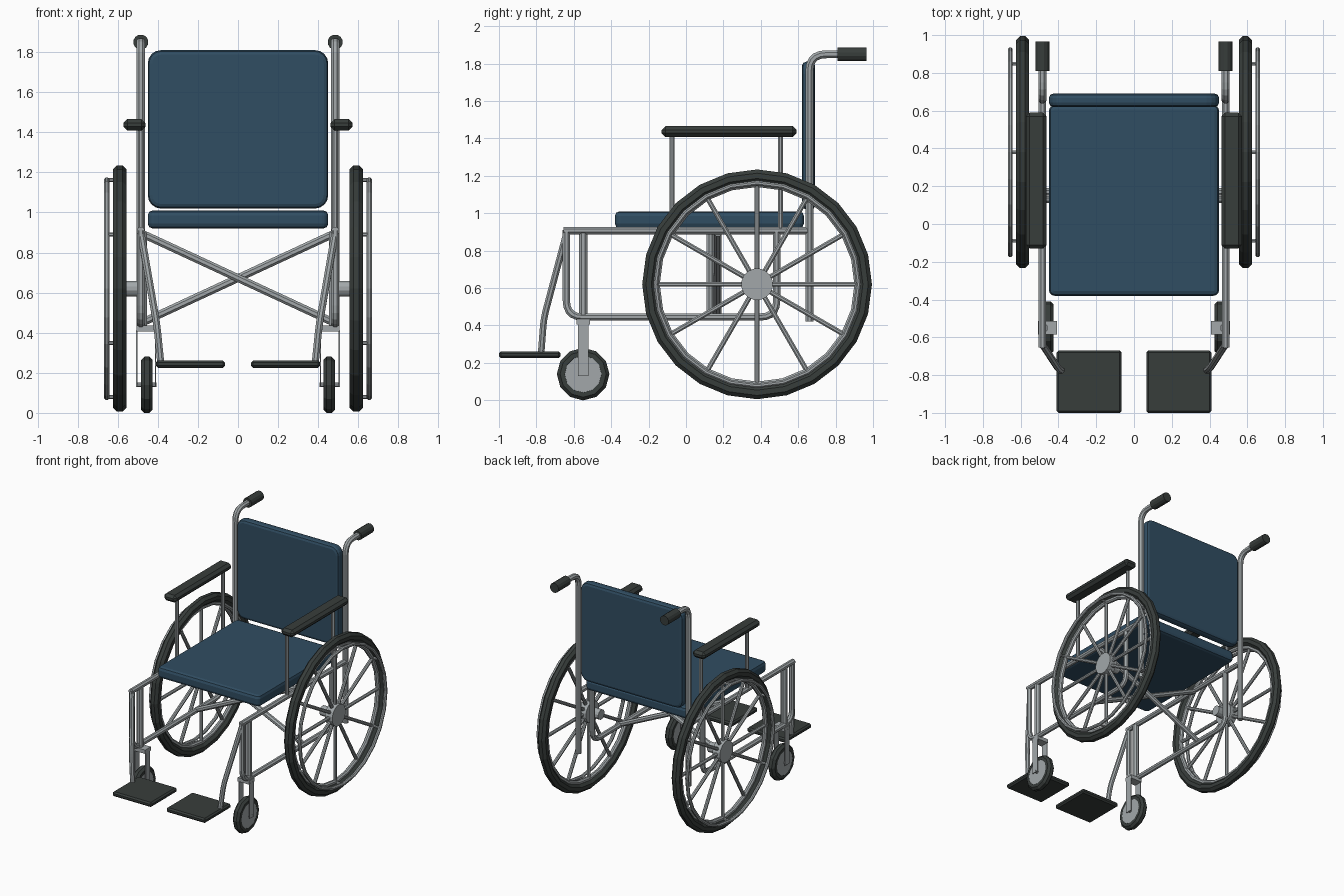
import bpy, bmesh, math
from mathutils import Vector

if "Cube" in bpy.data.objects:
    bpy.data.objects.remove(bpy.data.objects["Cube"])


def material(name, rgb):
    m = bpy.data.materials.new(name)
    m.diffuse_color = (*rgb, 1)
    m.use_nodes = True
    m.node_tree.nodes["Principled BSDF"].inputs["Base Color"].default_value = m.diffuse_color
    return m


STEEL = material("steel", (0.36, 0.39, 0.40))
BLACK = material("black_rubber", (0.039, 0.047, 0.044))
BLUE = material("blue_fabric", (0.030, 0.075, 0.122))


def finish(name, bm, mat):
    bmesh.ops.recalc_face_normals(bm, faces=bm.faces[:])
    me = bpy.data.meshes.new(name)
    bm.to_mesh(me)
    bm.free()
    me.materials.append(mat)
    ob = bpy.data.objects.new(name, me)
    bpy.context.collection.objects.link(ob)
    return ob


def tube(name, path, r, mat=STEEL, n=8, closed=False):
    """Sweep an n-sided section along a path."""
    p = [Vector(q) for q in path]
    k = len(p)
    ref = Vector((1, 0, 0))
    if abs((p[1] - p[0]).normalized().x) > 0.95:
        ref = Vector((0, 1, 0))
    bm = bmesh.new()
    rings = []
    for i in range(k):
        a = p[i - 1] if (closed or i > 0) else p[i]
        b = p[(i + 1) % k] if (closed or i < k - 1) else p[i]
        t = (b - a).normalized()
        u = (ref - t * t.dot(ref)).normalized()
        v = t.cross(u)
        ring = []
        for j in range(n):
            ang = 2 * math.pi * (j + 0.5) / n
            ring.append(bm.verts.new(p[i] + r * (math.cos(ang) * u + math.sin(ang) * v)))
        rings.append(ring)
    for i in range(k if closed else k - 1):
        a, b = rings[i], rings[(i + 1) % k]
        for j in range(n):
            bm.faces.new((a[j], a[(j + 1) % n], b[(j + 1) % n], b[j]))
    if not closed:
        bm.faces.new(rings[0])
        bm.faces.new(rings[-1])
    return finish(name, bm, mat)


def fillet(points, r, steps=5):
    """Round the inner corners of a path."""
    p = [Vector(q) for q in points]
    out = [p[0]]
    for a, c, b in zip(p, p[1:], p[2:]):
        s = c + (a - c).normalized() * r
        e = c + (b - c).normalized() * r
        for i in range(steps + 1):
            t = i / steps
            out.append(s * (1 - t) ** 2 + c * 2 * t * (1 - t) + e * t * t)
    return out + [p[-1]]


def polar(x, cy, cz, r, ang):
    return (x, cy + r * math.cos(ang), cz + r * math.sin(ang))


def hoop(name, x, cy, cz, major, minor, mat, segs, n=8):
    pts = [polar(x, cy, cz, major, 2 * math.pi * i / segs) for i in range(segs)]
    return tube(name, pts, minor, mat, n, True)


def box(name, lo, hi, mat, bevel=0.0, segs=1, corner=0.0, axis=2):
    """Box with rounded corners around one axis and softened rims."""
    lo, hi = Vector(lo), Vector(hi)
    bm = bmesh.new()
    bmesh.ops.create_cube(bm, size=1)
    for v in bm.verts:
        v.co = Vector([(lo[i] + hi[i]) / 2 + v.co[i] * (hi[i] - lo[i]) for i in range(3)])
    if corner:
        edges = [e for e in bm.edges
                 if abs((e.verts[0].co - e.verts[1].co).normalized()[axis]) > 0.9]
        bmesh.ops.bevel(bm, geom=edges, offset=corner, segments=4,
                        profile=0.5, affect='EDGES')
        bm.normal_update()
        edges = {e for f in bm.faces if abs(f.normal[axis]) > 0.9 for e in f.edges}
    else:
        edges = set(bm.edges)
    if bevel:
        bmesh.ops.bevel(bm, geom=list(edges), offset=bevel, segments=segs,
                        profile=0.5, affect='EDGES')
    return finish(name, bm, mat)


def span(s, a, b):
    """Mirror an x interval to side s."""
    return min(s * a, s * b), max(s * a, s * b)


# Upholstery
box("seat", (-0.45, -0.38, 0.92), (0.45, 0.63, 1.01), BLUE, 0.024, 2, 0.03, 2)
box("backrest", (-0.45, 0.62, 1.02), (0.45, 0.69, 1.81), BLUE, 0.022, 2, 0.065, 1)

# Folding cross brace
tube("cross_brace_front", [(-0.48, 0.13, 0.895), (0.48, 0.13, 0.45)], 0.021)
tube("cross_brace_rear", [(0.48, 0.17, 0.895), (-0.48, 0.17, 0.45)], 0.021)

WY, WZ = 0.38, 0.62      # drive wheel centre
CX, CY, CZ = 0.455, -0.55, 0.14   # caster centre

for s, side in ((-1, "left"), (1, "right")):
    def name(part):
        return f"{side}_{part}"

    fx = 0.485 * s
    # Side frame
    tube(name("top_rail"), [(fx, -0.655, 0.907), (fx, 0.67, 0.907)], 0.021)
    tube(name("lower_frame"),
         fillet([(fx, -0.64, 0.91), (fx, -0.64, 0.445),
                 (fx, 0.485, 0.445), (fx, 0.485, 0.91)], 0.09), 0.021)
    # Back post, push handle and grip
    tube(name("back_post"),
         fillet([(fx, 0.66, 0.42), (fx, 0.66, 1.85), (fx, 0.83, 1.85)], 0.09), 0.023)
    tube(name("grip"), [(fx, 0.81, 1.85), (fx, 0.965, 1.85)], 0.038, BLACK, 12)
    # Armrest
    for y, which in ((-0.075, "front"), (0.505, "rear")):
        tube(name(f"armrest_{which}_post"), [(fx, y, 0.9), (fx, y, 1.43)], 0.015)
    x0, x1 = span(s, 0.462, 0.572)
    box(name("armrest"), (x0, -0.13, 1.408), (x1, 0.59, 1.466), BLACK, 0.02)
    # Footrest
    tube(name("footrest_hanger"),
         fillet([(0.483 * s, -0.64, 0.89), (0.405 * s, -0.76, 0.44),
                 (0.385 * s, -0.775, 0.245)], 0.05), 0.019)
    x0, x1 = span(s, 0.065, 0.41)
    box(name("foot_plate"), (x0, -1.0, 0.225), (x1, -0.67, 0.262), BLACK, 0.011)
    # Caster
    cx = CX * s
    tube(name("caster_stem"), [(0.478 * s, CY, 0.41), (0.478 * s, CY, 0.9)], 0.025)
    x0, x1 = span(s, 0.408, 0.507)
    box(name("fork_crown"), (x0, CY - 0.036, 0.405), (x1, CY + 0.036, 0.435), STEEL)
    for x in (0.408, 0.502):
        x0, x1 = span(s, x, x + 0.006)
        box(name("fork_arm"), (x0, CY - 0.028, 0.13), (x1, CY + 0.028, 0.41), STEEL)
    tube(name("caster_axle"), [(0.407 * s, CY, CZ), (0.509 * s, CY, CZ)], 0.012)
    tube(name("caster_disc"), [(cx - 0.029, CY, CZ), (cx + 0.029, CY, CZ)], 0.105, STEEL, 16)
    hoop(name("caster_tyre"), cx, CY, CZ, 0.111, 0.032, BLACK, 12)
    # Drive wheel
    wx = 0.59 * s
    hoop(name("tyre"), wx, WY, WZ, 0.58, 0.037, BLACK, 24)
    hoop(name("rim"), wx, WY, WZ, 0.537, 0.018, STEEL, 24)
    hoop(name("hand_rim"), 0.655 * s, WY, WZ, 0.542, 0.014, STEEL, 24)
    tube(name("hub"), [(0.557 * s, WY, WZ), (0.623 * s, WY, WZ)], 0.085, STEEL, 16)
    tube(name("axle"), [(0.48 * s, WY, WZ), (0.57 * s, WY, WZ)], 0.04, STEEL, 12)
    for i in range(12):
        a = math.radians(30 * i)
        tube(name("spoke"), [polar(wx, WY, WZ, 0.06, a), polar(wx, WY, WZ, 0.54, a)], 0.014)
        if i % 2:
            tube(name("hand_rim_standoff"),
                 [polar(wx, WY, WZ, 0.541, a), polar(0.655 * s, WY, WZ, 0.541, a)], 0.01, STEEL, 6)
